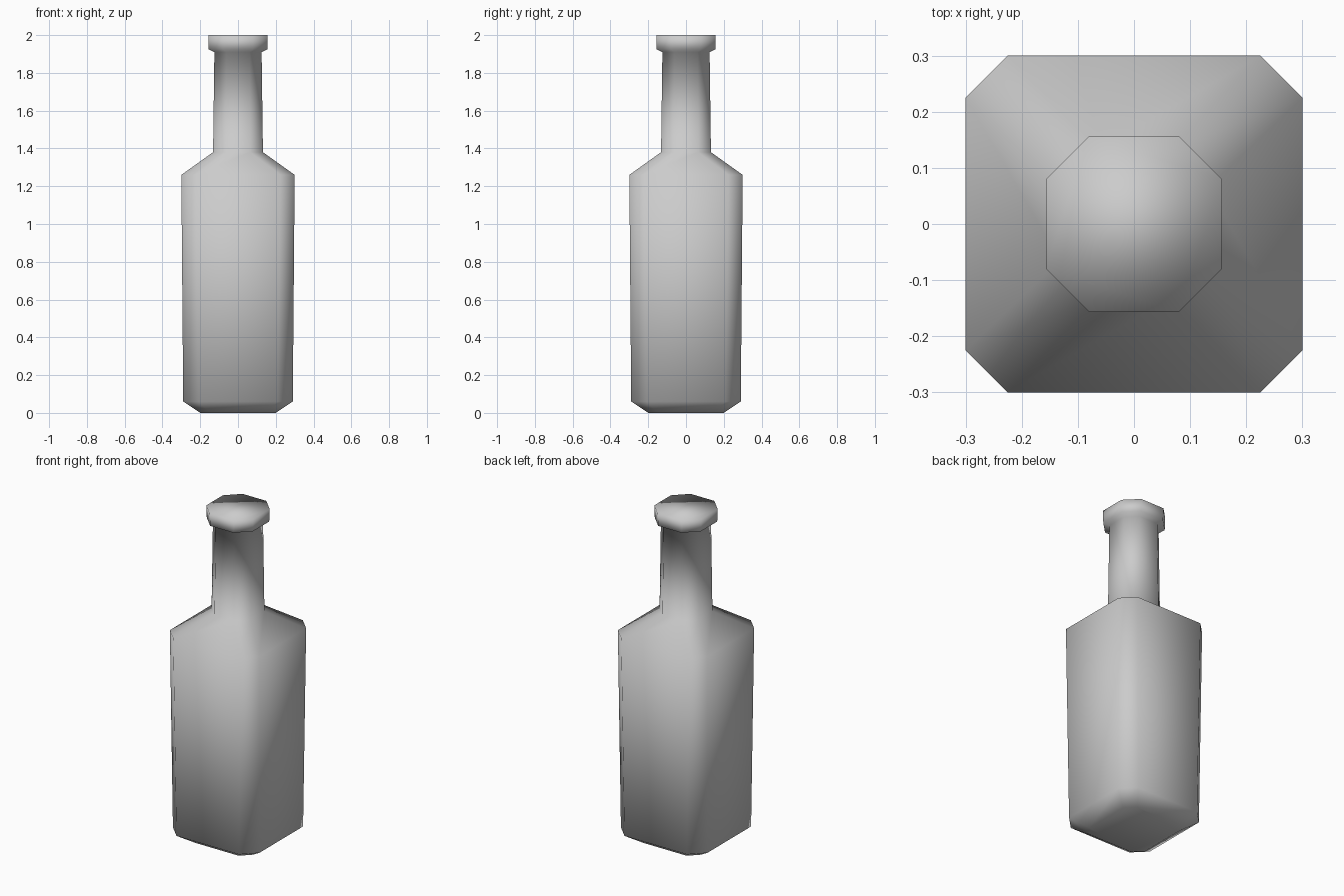
import bpy, bmesh

if "Cube" in bpy.data.objects:
    bpy.data.objects.remove(bpy.data.objects["Cube"])

# Height, half width, half length of the flat side (chamfered square section)
PROFILE = [
    (0.00, 0.20, 0.145),    # base
    (0.06, 0.29, 0.21),     # base bevel
    (1.26, 0.30, 0.225),    # shoulder edge
    (1.38, 0.132, 0.065),   # neck root
    (1.91, 0.125, 0.062),   # neck top
    (1.925, 0.155, 0.078),  # lip underside
    (2.00, 0.157, 0.08),    # lip top
]


def chamfered_square(a, c):
    return [(a, -c), (a, c), (c, a), (-c, a), (-a, c), (-a, -c), (-c, -a), (c, -a)]


glass = bpy.data.materials.new("light grey")
glass.diffuse_color = (0.6, 0.6, 0.6, 1)
glass.use_nodes = True
glass.node_tree.nodes["Principled BSDF"].inputs["Base Color"].default_value = glass.diffuse_color

# Bottle: loft through the sections, capped at both ends
bm = bmesh.new()
rings = [[bm.verts.new((x, y, z)) for x, y in chamfered_square(a, c)]
         for z, a, c in PROFILE]
for low, high in zip(rings, rings[1:]):
    for i in range(8):
        j = (i + 1) % 8
        bm.faces.new((low[i], low[j], high[j], high[i]))
bm.faces.new(rings[0][::-1])
bm.faces.new(rings[-1])
for f in bm.faces:
    f.smooth = True

mesh = bpy.data.meshes.new("bottle")
bm.to_mesh(mesh)
bm.free()
mesh.materials.append(glass)
bottle = bpy.data.objects.new("bottle", mesh)
bpy.context.collection.objects.link(bottle)
